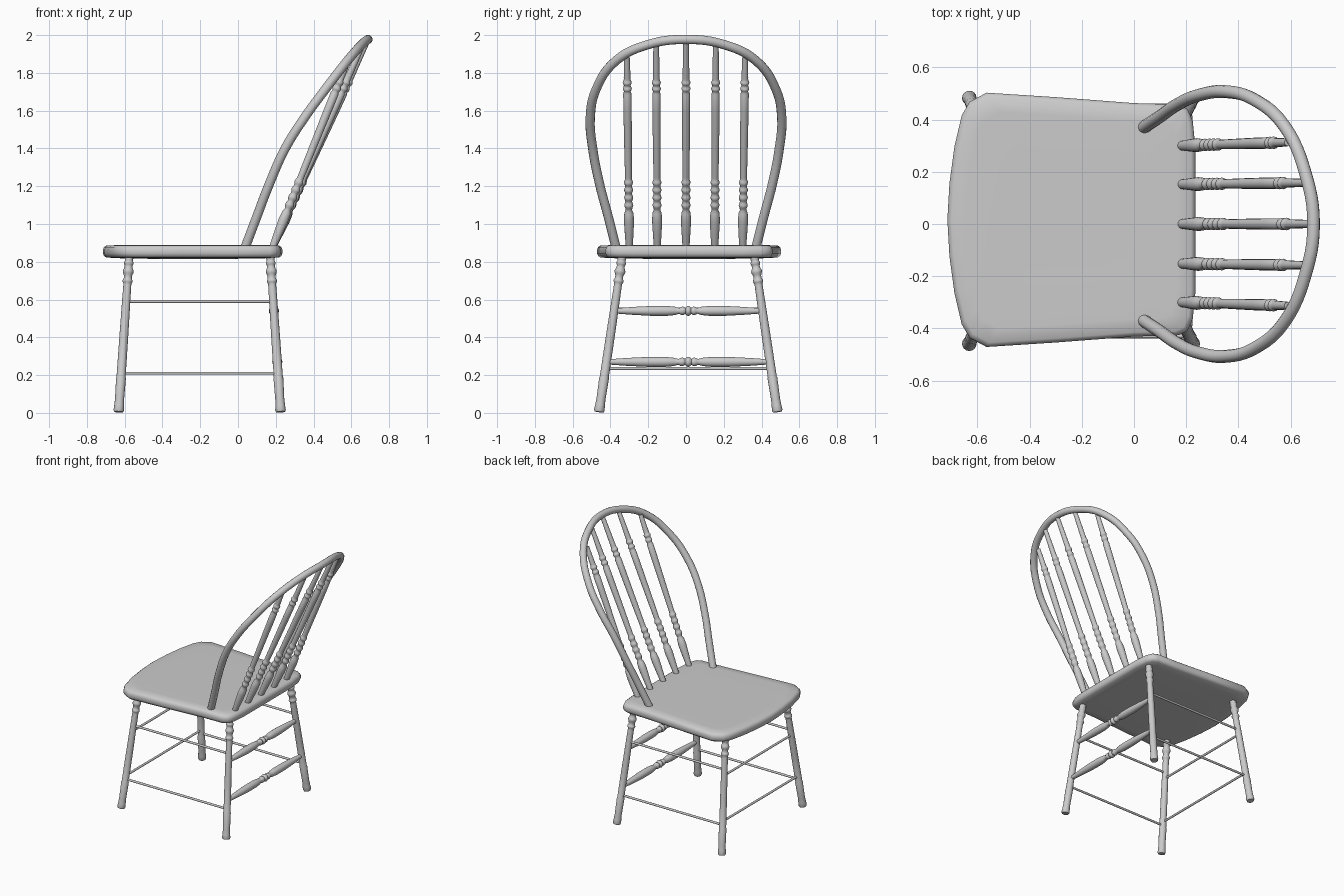
import bpy, bmesh, math
from mathutils import Vector

if "Cube" in bpy.data.objects:
    bpy.data.objects.remove(bpy.data.objects["Cube"])

CY = 0.012  # seat and legs sit slightly off the bow's centre line


def finish(obj, angle=40):
    bpy.ops.object.select_all(action='DESELECT')
    obj.select_set(True)
    bpy.context.view_layer.objects.active = obj
    bpy.ops.object.shade_smooth_by_angle(angle=math.radians(angle))


def add_mesh(name, bm):
    bmesh.ops.recalc_face_normals(bm, faces=bm.faces)
    me = bpy.data.meshes.new(name)
    bm.to_mesh(me)
    bm.free()
    obj = bpy.data.objects.new(name, me)
    bpy.context.collection.objects.link(obj)
    return obj


def loft(bm, rings):
    for a, b in zip(rings, rings[1:]):
        for i in range(len(a)):
            j = (i + 1) % len(a)
            bm.faces.new((a[i], a[j], b[j], b[i]))
    bm.faces.new(rings[0])
    bm.faces.new(rings[-1])


def turned(name, a, b, profile, sides=16):
    """Lathe a (fraction, radius) profile along the line a-b."""
    a, b = Vector(a), Vector(b)
    q = (b - a).to_track_quat('Z', 'Y')
    bm = bmesh.new()
    rings = []
    for t, r in profile:
        c = a.lerp(b, t)
        rings.append([bm.verts.new(c + q @ Vector((r * math.cos(k), r * math.sin(k), 0)))
                      for k in (2 * math.pi * i / sides for i in range(sides))])
    loft(bm, rings)
    finish(add_mesh(name, bm), 60)


def beads(t0, t1, n, lo, hi):
    """A run of n rounded rings between fractions t0 and t1."""
    m = n * 6
    return [(t0 + (t1 - t0) * i / m,
             lo + (hi - lo) * math.sin(math.pi * i / 6) ** 2 ** 1 if i % 6 else lo)
            for i in range(m + 1)]


# Seat: shield outline with a slightly domed top and bottom
half = [(-.715, 0), (-.707, .14), (-.688, .28), (-.66, .40), (-.63, .452), (-.565, .487),
        (-.3, .47), (0, .447), (.17, .442), (.205, .425), (.225, .38), (.235, .28)]
outline = half + [(x, -y) for x, y in reversed(half[1:])]
bm = bmesh.new()
layers = [(.5, .816), (.85, .819), (.965, .823), (.99, .832), (1, .845), (1, .863),
          (.99, .877), (.965, .886), (.85, .888), (.5, .887)]
loft(bm, [[bm.verts.new((-.24 + (x + .24) * s, y * s + CY + .004, z)) for x, y in outline]
          for s, z in layers])
finish(add_mesh("seat", bm), 50)

# Legs: splayed, with ringed tops and a thicker foot
leg_profile = ([(0, .024), (.012, .028), (.04, .026), (.08, .024), (.215, .026), (.222, .024),
                (.45, .0235), (.7, .022), (.8, .021)]
               + beads(.81, .85, 1, .021, .027) + beads(.86, .92, 1, .021, .029)
               + beads(.925, .96, 1, .021, .026) + [(.965, .022), (1, .023)])


def leg_point(front, side, z):
    t = z / .84
    x = -.632 + .057 * t if front else .226 - .056 * t
    return (x, CY + side * (.473 - .125 * t), z)


for front in (True, False):
    for side in (-1, 1):
        turned(f"{'front' if front else 'back'}_leg_{'left' if side > 0 else 'right'}",
               leg_point(front, side, .005), leg_point(front, side, .84), leg_profile)

# Thin side and front stretchers
rod = [(0, .008), (1, .008)]
for level, z in (("lower", .21), ("upper", .59)):
    for side in (-1, 1):
        turned(f"side_stretcher_{level}_{'left' if side > 0 else 'right'}",
               leg_point(True, side, z), leg_point(False, side, z), rod, 10)
for level, z in (("lower", .235), ("upper", .55)):
    turned(f"front_stretcher_{level}", leg_point(True, -1, z), leg_point(True, 1, z), rod, 10)

# Turned back stretchers, symmetric about a centre bead
sh = [(0, .013), (.08, .018), (.13, .021), (.25, .026), (.36, .026), (.41, .022),
      (.44, .015), (.452, .021), (.465, .023), (.48, .016), (.49, .024), (.5, .027)]
sh += [(1 - t, r) for t, r in reversed(sh[:-1])]
for level, z in (("lower", .27), ("upper", .54)):
    turned(f"back_stretcher_{level}", leg_point(False, -1, z), leg_point(False, 1, z), sh)

# Bent bow of the backrest
bow = [(.03, .365, .855), (.1, .412, 1.04), (.165, .457, 1.21), (.25, .494, 1.40),
       (.35, .507, 1.56), (.46, .477, 1.71), (.58, .37, 1.865), (.655, .2, 1.95)]
path = bow + [(.688, 0, 1.977)] + [(x, -y, z) for x, y, z in reversed(bow)]
cu = bpy.data.curves.new("backrest_bow", 'CURVE')
cu.dimensions = '3D'
cu.bevel_depth = .0245
cu.bevel_resolution = 4
cu.use_fill_caps = True
cu.resolution_u = 6
sp = cu.splines.new('BEZIER')
sp.bezier_points.add(len(path) - 1)
for p, co in zip(sp.bezier_points, path):
    p.co = co
    p.handle_left_type = p.handle_right_type = 'AUTO'
ob = bpy.data.objects.new("backrest_bow", cu)
bpy.context.collection.objects.link(ob)
bpy.ops.object.select_all(action='DESELECT')
ob.select_set(True)
bpy.context.view_layer.objects.active = ob
bpy.ops.object.convert(target='MESH')
finish(bpy.context.view_layer.objects.active, 60)

# Five turned spindles; ring heights are fixed, only the tops differ
for i, (y0, y1, x1, z1) in enumerate([(-.3, -.313, .59, 1.885), (-.152, -.158, .658, 1.945),
                                      (0, 0, .685, 1.97), (.152, .158, .658, 1.945),
                                      (.3, .313, .59, 1.885)]):
    z0 = .87
    prof = ([(.87, .018), (.95, .023), (1.02, .027), (1.06, .024), (1.075, .017)]
            + beads(1.08, 1.24, 4, .018, .024)
            + [(1.25, .018), (1.4, .020), (1.6, .022), (1.69, .022)]
            + beads(1.70, 1.765, 2, .018, .024) + [(1.775, .018), (z1, .015)])
    turned(f"spindle_{i + 1}", (.18, y0, z0), (x1, y1, z1),
           [((z - z0) / (z1 - z0), r) for z, r in prof], 14)
